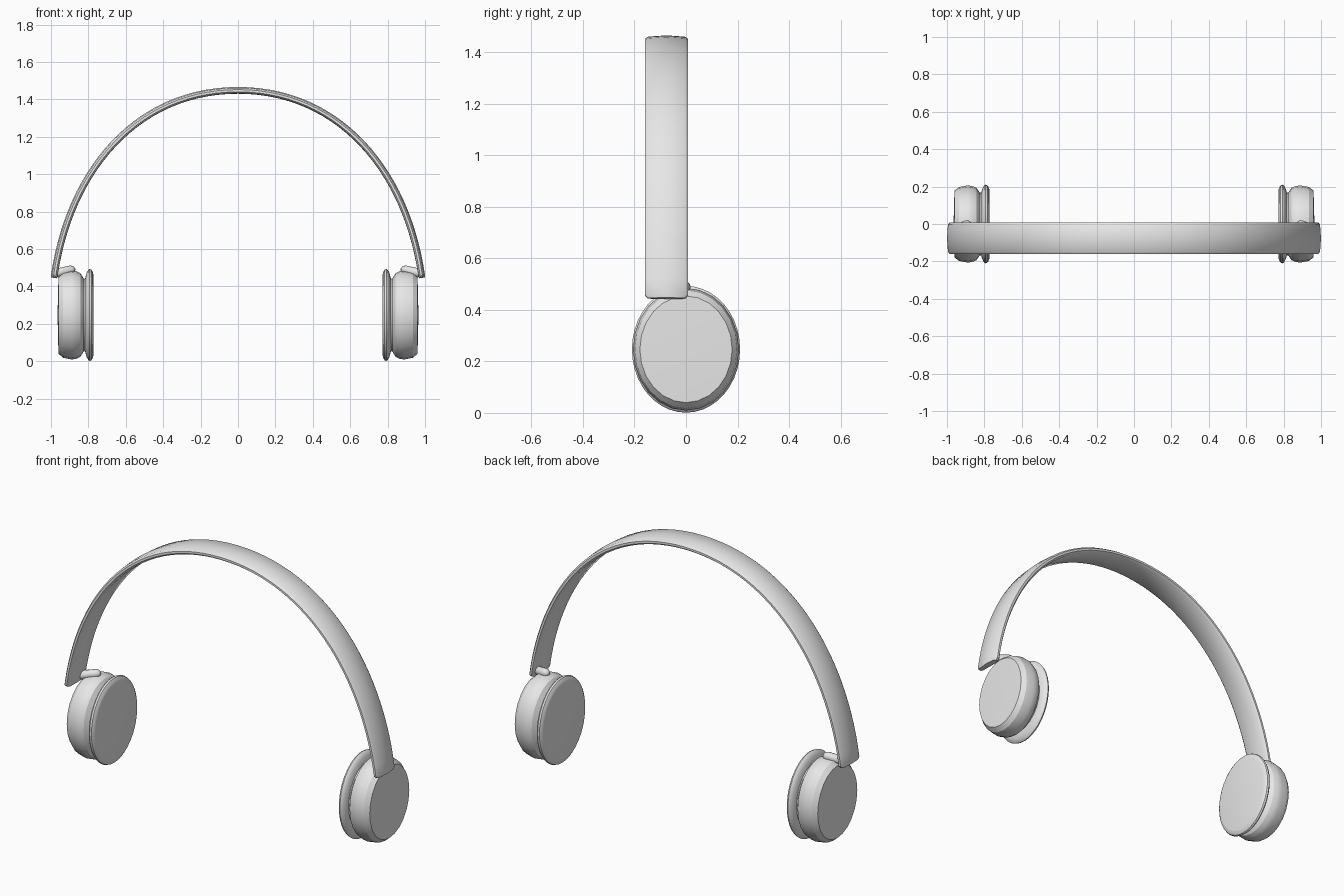
import bpy, bmesh, math
from mathutils import Vector

if "Cube" in bpy.data.objects:
    bpy.data.objects.remove(bpy.data.objects["Cube"])

grey = bpy.data.materials.new("light_grey")
grey.diffuse_color = (0.8, 0.8, 0.8, 1)
grey.use_nodes = True
grey.node_tree.nodes["Principled BSDF"].inputs["Base Color"].default_value = grey.diffuse_color


def finish(name, bm, angle, mirror=False):
    bmesh.ops.recalc_face_normals(bm, faces=bm.faces)
    me = bpy.data.meshes.new(name)
    bm.to_mesh(me)
    bm.free()
    ob = bpy.data.objects.new(name, me)
    bpy.context.collection.objects.link(ob)
    me.materials.append(grey)
    bpy.ops.object.select_all(action='DESELECT')
    ob.select_set(True)
    bpy.context.view_layer.objects.active = ob
    bpy.ops.object.shade_smooth_by_angle(angle=math.radians(angle))
    if mirror:
        ob.modifiers.new("mirror", 'MIRROR')
    return ob


def bridge(bm, rings):
    for a, b in zip(rings, rings[1:]):
        n = len(a)
        for i in range(n):
            bm.faces.new((a[i], a[(i + 1) % n], b[(i + 1) % n], b[i]))


def oval_stack(name, profile, ry, rz, zc, sides, angle, tip):
    """Oval rings along x; profile holds (x, radius factor), tip closes the last ring as a fan."""
    bm = bmesh.new()
    rings = []
    for x, s in profile:
        rings.append([bm.verts.new((x, ry * s * math.cos(2 * math.pi * i / sides),
                                    zc + rz * s * math.sin(2 * math.pi * i / sides)))
                      for i in range(sides)])
    bridge(bm, rings)
    bm.faces.new(rings[0])
    centre = bm.verts.new((tip, 0, zc))
    last = rings[-1]
    for i in range(sides):
        bm.faces.new((last[i], last[(i + 1) % sides], centre))
    return finish(name, bm, angle, mirror=True)


# Headband: rounded flat strip swept along a curved arch
def arch(t):
    p = [Vector(v) for v in ((0, 1.447), (0.54, 1.447), (0.90, 1.02), (0.981, 0.457))]
    u = 1 - t
    pos = p[0] * u**3 + p[1] * 3 * u * u * t + p[2] * 3 * u * t * t + p[3] * t**3
    tan = (p[1] - p[0]) * u * u + (p[2] - p[1]) * 2 * u * t + (p[3] - p[2]) * t * t
    tan.normalize()
    return pos, Vector((-tan.y, tan.x)), tan


section = [(-0.084, -0.007), (-0.084, 0.005), (-0.072, 0.014), (0, 0.019), (0.072, 0.014),
           (0.084, 0.005), (0.084, -0.007), (0.072, -0.016), (0, -0.017), (-0.072, -0.016)]
bm = bmesh.new()
rings = []
steps = 28
stations = [(i / steps, 1.0, 0.0) for i in range(steps + 1)] + [(1, 0.86, 0.012)]
stations = [(-t, s, e) for t, s, e in reversed(stations[1:])] + stations
for t, s, extra in stations:
    side = -1 if t < 0 else 1
    pos, nor, tan = arch(abs(t))
    pos = pos + tan * extra
    rings.append([bm.verts.new((side * (pos.x + nor.x * n * s), -0.076 + y * s,
                                pos.y + nor.y * n * s)) for y, n in section])
bridge(bm, rings)
bm.faces.new(rings[0])
bm.faces.new(rings[-1])
finish("headband", bm, 40)

# Ear cups: faceted oval shells with a bevelled outer face
oval_stack("ear_cup", [(0.808, 0.80), (0.825, 0.82), (0.843, 0.94), (0.865, 0.985), (0.89, 1.0),
                       (0.935, 0.96), (0.960, 0.87)],
           0.206, 0.238, 0.247, 24, 25, 0.965)

# Ear pads: thin oval cushions on the inner side
oval_stack("ear_pad", [(0.818, 0.78), (0.811, 0.90), (0.801, 0.98), (0.793, 1.0), (0.784, 0.985),
                       (0.776, 0.93), (0.773, 0.87)],
           0.210, 0.246, 0.247, 40, 35, 0.773)

# Hinges: short rounded pegs joining band ends to cups
a, b, r = Vector((0.965, -0.035, 0.472)), Vector((0.893, -0.005, 0.488)), 0.024
axis = (b - a).normalized()
u = axis.cross(Vector((0, 0, 1))).normalized()
v = axis.cross(u)
bm = bmesh.new()
rings = []
for base, angles in ((a, (-75, -40, 0)), (b, (0, 40, 75))):
    for d in angles:
        w = math.radians(d)
        c = base + axis * r * math.sin(w)
        rings.append([bm.verts.new(c + (u * math.cos(k * math.pi / 6) + v * math.sin(k * math.pi / 6))
                                   * r * math.cos(w)) for k in range(12)])
bridge(bm, rings)
bm.faces.new(rings[0])
bm.faces.new(rings[-1])
finish("hinge", bm, 50, mirror=True)
